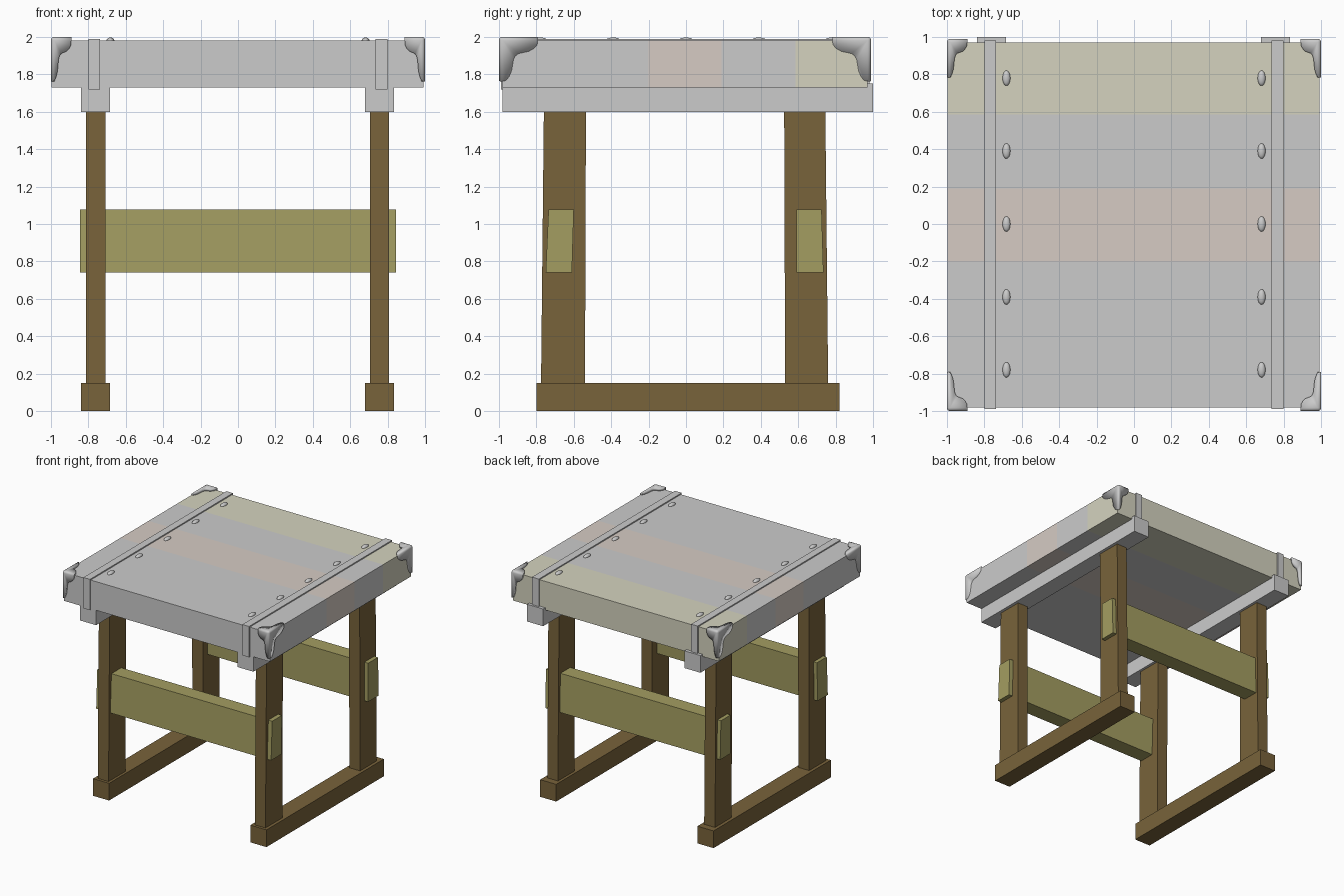
import bpy, bmesh
from mathutils import Vector

if "Cube" in bpy.data.objects:
    bpy.data.objects.remove(bpy.data.objects["Cube"])


def material(name, rgb):
    m = bpy.data.materials.new(name)
    m.diffuse_color = (*rgb, 1)
    m.use_nodes = True
    m.node_tree.nodes["Principled BSDF"].inputs["Base Color"].default_value = m.diffuse_color
    return m


BROWN = material("dark_wood", (0.19, 0.125, 0.043))
OLIVE = material("olive_wood", (0.37, 0.34, 0.12))
PLAIN = material("plain_plank", (0.8, 0.8, 0.8))
WARM = material("warm_plank", (0.67, 0.60, 0.55))
MOSS = material("moss_plank", (0.66, 0.65, 0.52))


def to_object(name, bm, mat=None):
    me = bpy.data.meshes.new(name)
    bm.to_mesh(me)
    bm.free()
    ob = bpy.data.objects.new(name, me)
    bpy.context.collection.objects.link(ob)
    if mat:
        me.materials.append(mat)
    return ob


def extrude_x(name, profile, x0, x1, mat=None):
    """Prism: a (y, z) outline swept from x0 to x1."""
    bm = bmesh.new()
    f = bm.faces.new([bm.verts.new((x0, y, z)) for y, z in profile])
    r = bmesh.ops.extrude_face_region(bm, geom=[f])
    verts = [v for v in r["geom"] if isinstance(v, bmesh.types.BMVert)]
    bmesh.ops.translate(bm, verts=verts, vec=(x1 - x0, 0, 0))
    bmesh.ops.recalc_face_normals(bm, faces=bm.faces)
    return to_object(name, bm, mat)


def slab(name, x, y_low, y_high, z, mat=None):
    """Box whose bottom and top y ranges may differ (leaning or tapered)."""
    return extrude_x(name, [(y_low[0], z[0]), (y_low[1], z[0]),
                            (y_high[1], z[1]), (y_high[0], z[1])], *x, mat)


# Table top: one block, split into five plank strips for colour
bm = bmesh.new()
bmesh.ops.create_cube(bm, size=1)
for v in bm.verts:
    v.co = (v.co.x * 1.99 - 0.002, v.co.y * 1.95 - 0.005, v.co.z * 0.25 + 1.855)
for y in (-0.2, 0.19, 0.585):
    bmesh.ops.bisect_plane(bm, geom=bm.verts[:] + bm.edges[:] + bm.faces[:],
                           plane_co=(0, y, 0), plane_no=(0, 1, 0))
for f in bm.faces:
    y = f.calc_center_median().y
    f.material_index = 2 if y > 0.585 else 1 if -0.2 < y < 0.19 else 0
top = to_object("table_top", bm, PLAIN)
top.data.materials.append(WARM)
top.data.materials.append(MOSS)

# Trestles: support beam, legs, foot and metal strap on each side
for side, wide, thin, strap in (
        ("left", (-0.84, -0.685), (-0.812, -0.708), (-0.80, -0.737)),
        ("right", (0.68, 0.835), (0.705, 0.808), (0.735, 0.80))):
    slab(side + "_support", wide, (-0.98, 1.0), (-0.98, 1.0), (1.60, 1.75))
    slab(side + "_foot", wide, (-0.80, 0.82), (-0.80, 0.82), (0, 0.15), BROWN)
    slab(side + "_front_leg", thin, (-0.775, -0.54), (-0.76, -0.535), (0.15, 1.60), BROWN)
    slab(side + "_rear_leg", thin, (0.53, 0.76), (0.525, 0.745), (0.15, 1.60), BROWN)
    extrude_x(side + "_strap", [(-0.99, 1.72), (-0.99, 1.99), (0.982, 1.99), (0.982, 1.72),
                                (0.968, 1.72), (0.968, 1.976), (-0.978, 1.976), (-0.978, 1.72)],
              *strap)

# Stretchers running through the legs
slab("front_stretcher", (-0.845, 0.845), (-0.75, -0.61), (-0.735, -0.60), (0.74, 1.077), OLIVE)
slab("rear_stretcher", (-0.845, 0.845), (0.59, 0.735), (0.59, 0.725), (0.74, 1.077), OLIVE)

# Oval rivets along the straps
bm = bmesh.new()
bmesh.ops.create_uvsphere(bm, u_segments=16, v_segments=10, radius=1)
bmesh.ops.bisect_plane(bm, geom=bm.verts[:] + bm.edges[:] + bm.faces[:],
                       plane_co=(0, 0, -0.1), plane_no=(0, 0, 1), clear_inner=True)
for v in bm.verts:
    v.co = (v.co.x * 0.021, v.co.y * 0.041, v.co.z * 0.017)
for f in bm.faces:
    f.smooth = True
rivet = to_object("rivet", bm)
spots = [(sx * 0.682, y, 1.98) for sx in (-1, 1) for y in (-0.78, -0.39, 0, 0.39, 0.78)]
rivet.location = spots[0]
for p in spots[1:]:
    r = rivet.copy()
    bpy.context.collection.objects.link(r)
    r.location = p

# Corner caps: three scalloped faces meeting at a rounded corner
SCALLOP = [(1, 0), (0.97, 0.18), (0.88, 0.26), (0.76, 0.32), (0.5, 0.37), (0.42, 0.42),
           (0.37, 0.5), (0.32, 0.76), (0.26, 0.88), (0.18, 0.97), (0, 1)]


def corner_cap(name, corner, arms):
    bm = bmesh.new()
    seen = {}

    def vert(p):
        if p not in seen:
            seen[p] = bm.verts.new([c + a * t for c, a, t in zip(corner, arms, p)])
        return seen[p]

    for a, b in ((0, 1), (1, 2), (2, 0)):
        ring = []
        for u, v in [(0, 0)] + SCALLOP:
            p = [0.0, 0.0, 0.0]
            p[a], p[b] = float(u), float(v)
            ring.append(vert(tuple(p)))
        bm.faces.new(ring)
    bm.normal_update()
    inward = Vector(arms)
    if sum(f.normal.dot(inward) for f in bm.faces) > 0:
        bmesh.ops.reverse_faces(bm, faces=bm.faces[:])
    ridges = [e for e in bm.edges if len(e.link_faces) == 2]
    bmesh.ops.bevel(bm, geom=ridges, offset=0.018, segments=4, profile=0.5,
                    affect="EDGES", clamp_overlap=True)
    ob = to_object(name, bm)
    m = ob.modifiers.new("thickness", "SOLIDIFY")
    m.thickness, m.offset = 0.02, -1
    bpy.ops.object.select_all(action="DESELECT")
    bpy.context.view_layer.objects.active = ob
    ob.select_set(True)
    bpy.ops.object.shade_smooth_by_angle(angle=0.7)


for sx, side in ((-1, "left"), (1, "right")):
    for y, sy, end in ((-1.0, -1, "front"), (0.99, 1, "rear")):
        corner_cap(f"{end}_{side}_corner_cap", (sx, y, 2.0), (-sx * 0.11, -sy * 0.21, -0.24))
